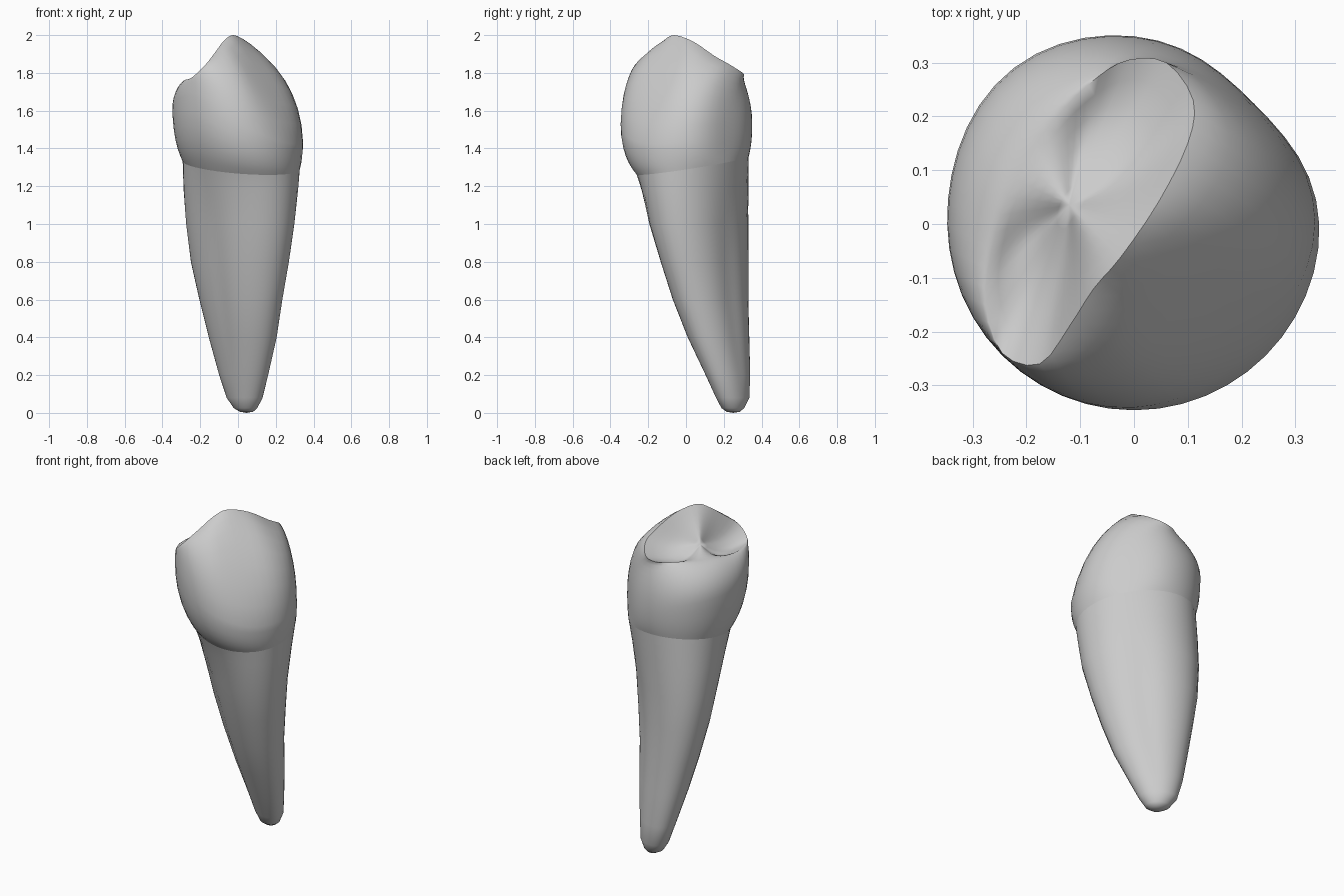
import bpy
import bmesh
from math import sin, cos, pi, sqrt, radians
from mathutils import Vector

if bpy.data.objects.get("Cube"):
    bpy.data.objects.remove(bpy.data.objects["Cube"])

SUB = 3
COLS = 16 * SUB
ANGLES = [2 * pi * i / COLS for i in range(COLS)]

mat = bpy.data.materials.new("enamel_grey")
mat.use_nodes = True
GREY = (0.6, 0.6, 0.6, 1)
mat.diffuse_color = GREY
mat.node_tree.nodes["Principled BSDF"].inputs["Base Color"].default_value = GREY


def loft(name, tip, rings):
    """Skin a stack of rings outward from a closing point; the last ring stays open."""
    bm = bmesh.new()
    rows = [[bm.verts.new(p) for p in ring] for ring in rings]
    end = bm.verts.new(tip)
    for i in range(COLS):
        j = (i + 1) % COLS
        bm.faces.new((rows[0][i], rows[0][j], end))
        for a, b in zip(rows, rows[1:]):
            bm.faces.new((a[i], a[j], b[j], b[i]))
    bmesh.ops.recalc_face_normals(bm, faces=bm.faces)
    mesh = bpy.data.meshes.new(name)
    bm.to_mesh(mesh)
    bm.free()
    mesh.materials.append(mat)
    obj = bpy.data.objects.new(name, mesh)
    bpy.context.collection.objects.link(obj)
    bpy.ops.object.select_all(action="DESELECT")
    obj.select_set(True)
    bpy.context.view_layer.objects.active = obj
    bpy.ops.object.shade_smooth_by_angle(angle=radians(65))


def oval(x, y, hx, hy, skew, z, groove=0.0):
    """Slanted oval touching the given half widths, with a groove down each flat side."""
    ring = []
    for a in ANGLES:
        u, v = cos(a) / hx, sin(a) / hy
        r = sqrt((1 - skew * skew) / (u * u + v * v - 2 * skew * u * v))
        r *= 1 - groove * cos(a - pi / 4) ** 8
        ring.append(Vector((x + r * cos(a), y + r * sin(a), z)))
    return ring


def spline(a, b, c, d, t):
    return (b * 2 + (c - a) * t + (a * 2 - b * 5 + c * 4 - d) * t * t
            + (b * 3 - a - c * 3 + d) * t ** 3) / 2


# Tilted neck ring shared by the crown and the root
neck = oval(0.017, 0.035, 0.31, 0.297, -0.17, 0)
for p in neck:
    p.z = 1.305 - 0.1 * (p.x - p.y) + 0.05 * (p.x + p.y)

# Root: centre x, y, half width x, y, skew, height and groove depth
ROOT = [
    (0.045, 0.25, 0.035, 0.035, -0.1, 0.006),
    (0.04, 0.248, 0.062, 0.06, -0.2, 0.025),
    (0.035, 0.247, 0.095, 0.088, -0.3, 0.08),
    (0.03, 0.222, 0.13, 0.118, -0.38, 0.2, 0.03),
    (0.025, 0.172, 0.18, 0.163, -0.4, 0.4, 0.07),
    (0.015, 0.13, 0.22, 0.2, -0.41, 0.6, 0.08),
    (0.01, 0.098, 0.26, 0.232, -0.4, 0.8, 0.08),
    (0.012, 0.068, 0.287, 0.262, -0.36, 1.0, 0.06),
    (0.015, 0.048, 0.303, 0.283, -0.26, 1.18, 0.03),
]
loft("root", (0.045, 0.25, 0), [oval(*r) for r in ROOT] + [neck])

# Crown rim: ridge loop from the +x side, counter-clockwise
RIM = [Vector(p) for p in (
    (0.10, 0.15, 1.89), (0.11, 0.23, 1.845), (0.06, 0.30, 1.80), (-0.01, 0.305, 1.785),
    (-0.065, 0.275, 1.785), (-0.125, 0.22, 1.785), (-0.185, 0.145, 1.78), (-0.235, 0.05, 1.775),
    (-0.265, -0.05, 1.765), (-0.275, -0.15, 1.765), (-0.245, -0.24, 1.775), (-0.175, -0.26, 1.84),
    (-0.12, -0.19, 1.91), (-0.075, -0.12, 1.97), (-0.025, -0.062, 2.0), (0.045, 0.04, 1.965))]
rim = [spline(*(RIM[(i + k) % 16] for k in (-1, 0, 1, 2)), s / SUB)
       for i in range(16) for s in range(SUB)]

# Widest belt of the crown, and how flat the slope above it is
belt, slope = [], []
for a in ANGLES:
    r = 0.346 - 0.03 * max(0, cos(a - radians(45))) ** 8 + 0.02 * max(0, cos(a - radians(128))) ** 6
    flat = max(0, cos(a + pi / 4)) ** 6
    z = 1.52 - 0.24 * r * cos(a) - 0.03 * flat + 0.1 * max(0, -cos(a - pi / 4)) ** 6
    belt.append(Vector((r * cos(a), r * sin(a), z)))
    slope.append(flat)

# Biting surface: two hollows parted by a cross ridge
middle = Vector((-0.12, 0.035, 1.82))
rings = []
for s in (0.15, 0.32, 0.5, 0.68, 0.85):
    ring = []
    for r in rim:
        p = middle.lerp(r, s)
        side = min(1, abs((r.x - middle.x) + (r.y - middle.y)) / 0.3)
        p.z -= 0.042 * side * side * (3 - 2 * side) * sin(pi * s)
        ring.append(p)
    rings.append(ring)

# Crown side: from the rim round to the belt, then in to the neck
for k in range(8, 0, -1):
    s, c = sin(k * pi / 16), max(0, cos(k * pi / 16))
    ring = []
    for r, b, flat in zip(rim, belt, slope):
        out = (1 - flat) * c ** 1.25 + flat * (1 - s) * (1 + 0.7 * s)
        ring.append(Vector((*r.xy.lerp(b.xy, out), b.z + (r.z - b.z) * s)))
    rings.append(ring)
for k in range(6, 0, -1):
    t = k / 6
    rings.append([Vector((*n.xy.lerp(b.xy, sin(t * pi / 2)),
                          n.z + (b.z - n.z) * (0.6 * t + 0.4 * t * t)))
                  for n, b in zip(neck, belt)])
loft("crown", middle, rings + [neck])
